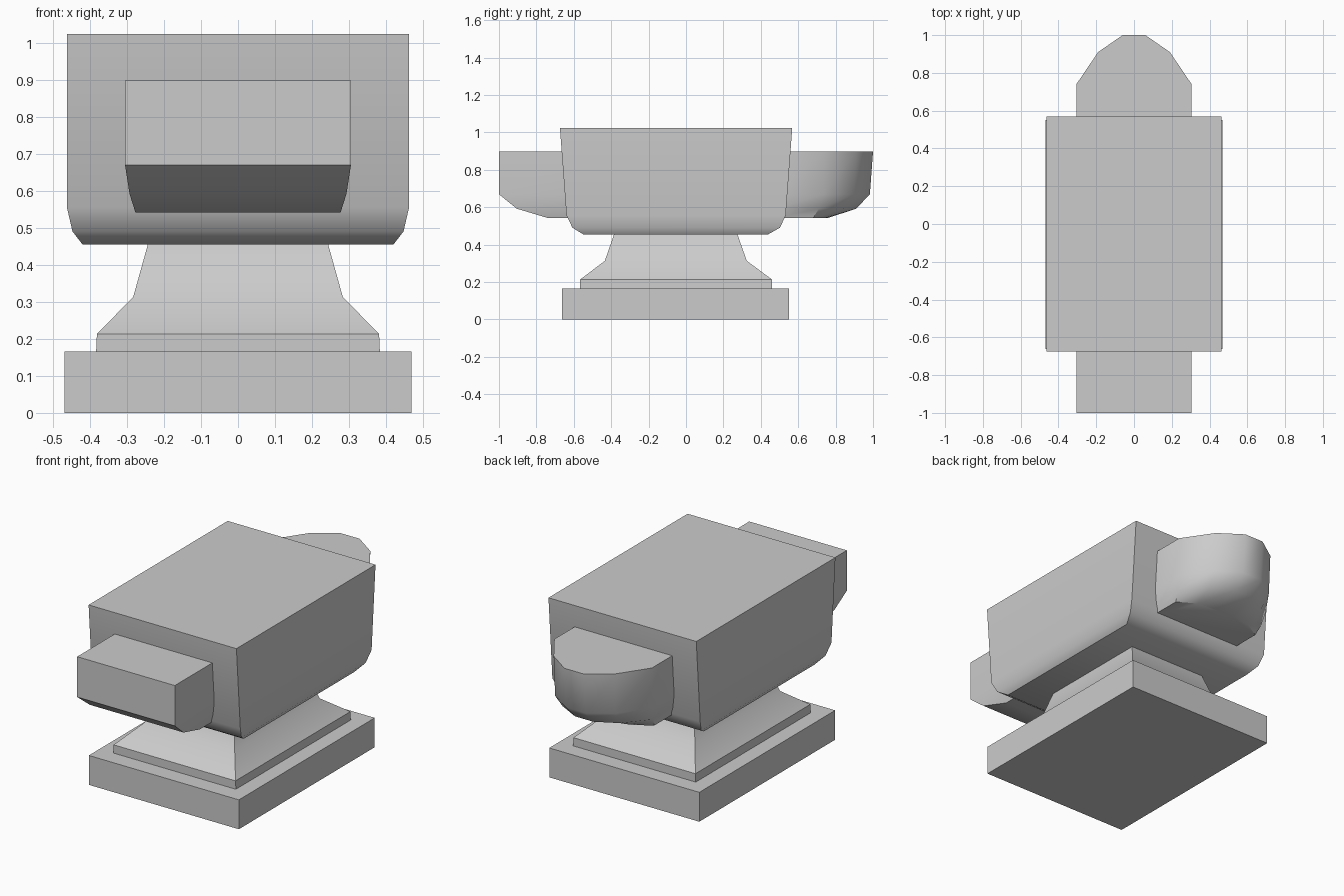
import bpy, bmesh, math

if "Cube" in bpy.data.objects:
    bpy.data.objects.remove(bpy.data.objects["Cube"])


def loft(name, layers):
    """Join horizontal outlines (z, [(x, y), ...]) into a closed solid."""
    bm = bmesh.new()
    rings = [[bm.verts.new((x, y, z)) for x, y in pts] for z, pts in layers]
    for low, high in zip(rings, rings[1:]):
        n = len(low)
        for i in range(n):
            j = (i + 1) % n
            bm.faces.new((low[i], low[j], high[j], high[i]))
    bm.faces.new(rings[0][::-1])
    bm.faces.new(rings[-1])
    bmesh.ops.recalc_face_normals(bm, faces=bm.faces)
    mesh = bpy.data.meshes.new(name)
    bm.to_mesh(mesh)
    bm.free()
    ob = bpy.data.objects.new(name, mesh)
    bpy.context.collection.objects.link(ob)
    bpy.ops.object.select_all(action='DESELECT')
    ob.select_set(True)
    bpy.context.view_layer.objects.active = ob
    bpy.ops.object.shade_smooth_by_angle(angle=math.radians(40))
    return ob


def rect(z, x, y0, y1):
    return z, [(-x, y0), (x, y0), (x, y1), (-x, y1)]


def horn_outline(z, *half):
    """Mirror the right half of the horn outline across x = 0."""
    right = [(half[0][0], 0.48)] + list(half)
    return z, right + [(-x, y) for x, y in reversed(right)]


# Foot plate
loft("base", [rect(0, 0.469, -0.662, 0.551), rect(0.166, 0.469, -0.662, 0.551)])

# Stepped, flared waist
loft("waist", [rect(0.166, 0.383, -0.566, 0.46),
               rect(0.213, 0.381, -0.566, 0.46),
               rect(0.313, 0.283, -0.434, 0.325),
               rect(0.46, 0.242, -0.383, 0.273)])

# Main block with rounded lower edges
loft("body", [rect(0.455, 0.42, -0.55, 0.44),
              rect(0.49, 0.447, -0.607, 0.502),
              rect(0.555, 0.462, -0.639, 0.533),
              rect(1.023, 0.462, -0.674, 0.568)])

# Square heel at the front
loft("heel", [rect(0.541, 0.277, -0.735, -0.52),
              rect(0.592, 0.293, -0.905, -0.52),
              rect(0.669, 0.305, -1.0, -0.52),
              rect(0.897, 0.305, -1.0, -0.52)])

# Rounded horn at the back
loft("horn", [horn_outline(0.541, (0.277, 0.68), (0.175, 0.74), (0.055, 0.755)),
              horn_outline(0.592, (0.293, 0.71), (0.18, 0.845), (0.057, 0.91)),
              horn_outline(0.669, (0.305, 0.735), (0.188, 0.9), (0.06, 0.983)),
              horn_outline(0.897, (0.305, 0.74), (0.19, 0.91), (0.06, 1.0))])
